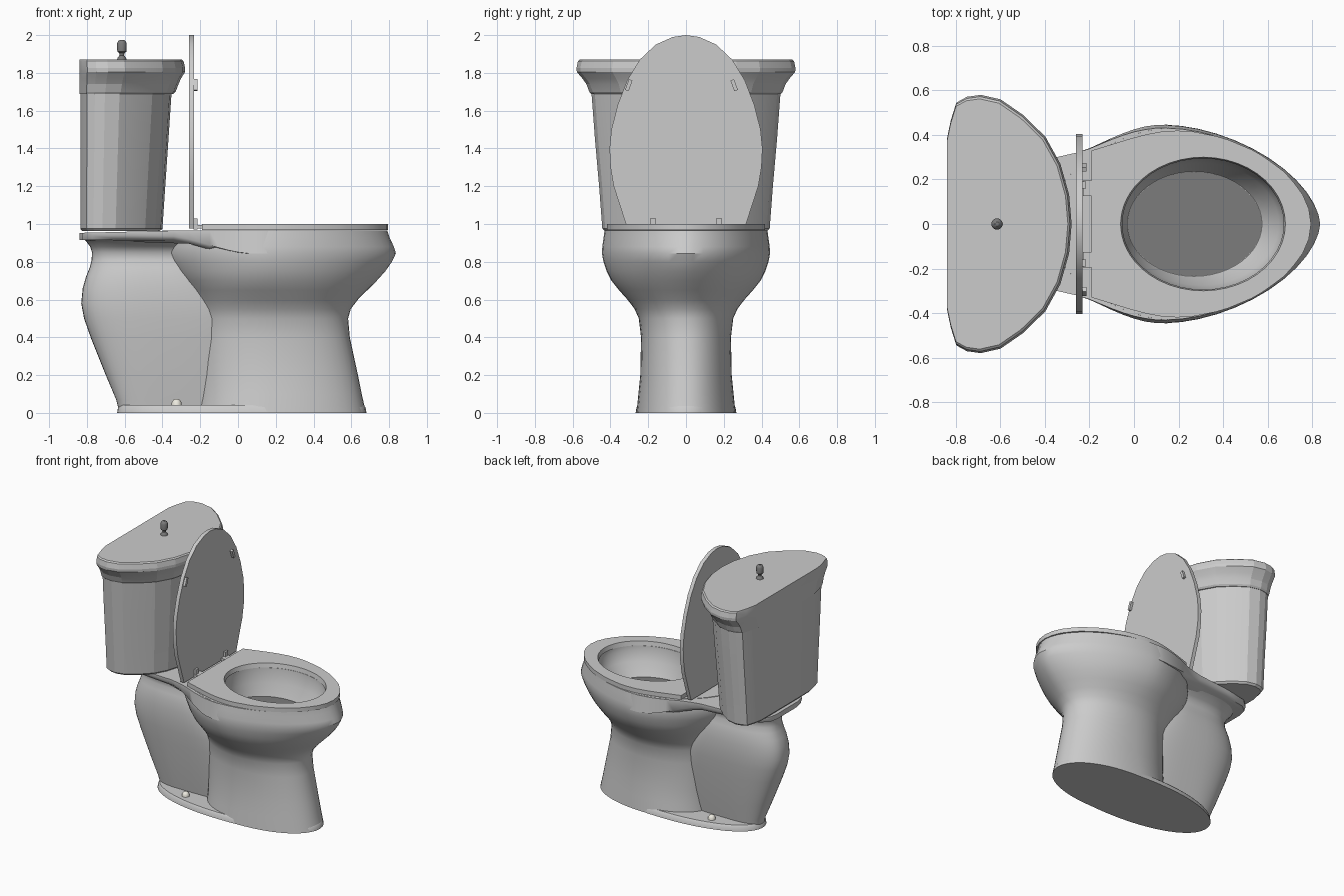
import bpy, math
from mathutils import Vector

if "Cube" in bpy.data.objects:
    bpy.data.objects.remove(bpy.data.objects["Cube"])


def make(name, verts, faces, smooth=True, angle=35):
    me = bpy.data.meshes.new(name)
    me.from_pydata(verts, [], faces)
    ob = bpy.data.objects.new(name, me)
    bpy.context.collection.objects.link(ob)
    bpy.ops.object.select_all(action='DESELECT')
    ob.select_set(True)
    bpy.context.view_layer.objects.active = ob
    bpy.ops.object.mode_set(mode='EDIT')
    bpy.ops.mesh.select_all(action='SELECT')
    bpy.ops.mesh.normals_make_consistent(inside=False)
    bpy.ops.object.mode_set(mode='OBJECT')
    if smooth:
        bpy.ops.object.shade_smooth_by_angle(angle=math.radians(angle))
    return ob


def loft(name, rings, closed=False, **kw):
    n, m = len(rings[0]), len(rings)
    faces = []
    for r in range(m if closed else m - 1):
        a, b = r * n, (r + 1) % m * n
        faces += [(a + i, a + (i + 1) % n, b + (i + 1) % n, b + i) for i in range(n)]
    if not closed:
        faces += [tuple(range(n)), tuple(range((m - 1) * n, m * n))]
    return make(name, [p for r in rings for p in r], faces, **kw)


def egg(z, x0, x1, hw, xc, nf=2.0, nb=2.0, count=48):
    """Closed oval with its own front and back superellipse powers."""
    pts = []
    for i in range(count):
        t = 2 * math.pi * i / count
        c, s = math.cos(t), math.sin(t)
        e = 2 / (nf if c > 0 else nb)
        dx = abs(c) ** e * ((x1 - xc) if c > 0 else (x0 - xc))
        pts.append((xc + dx, math.copysign(abs(s) ** e * hw, s), z))
    return pts


def mirror(half):
    """Half outline (a, b>=0) -> full closed outline."""
    return half + [(a, -b) for a, b in reversed(half) if b > 1e-6]


def box(name, loc, size, rot=0.0):
    bpy.ops.mesh.primitive_cube_add(size=1, location=loc, rotation=(rot, 0, 0))
    bpy.context.object.name = name
    bpy.context.object.scale = size


def paint(name, rgb):
    mat = bpy.data.materials.new(name)
    mat.diffuse_color = (*rgb, 1)
    mat.use_nodes = True
    mat.node_tree.nodes["Principled BSDF"].inputs["Base Color"].default_value = mat.diffuse_color
    return mat


dark, cream = paint("dark_grey", (.2, .2, .2)), paint("cream", (.85, .83, .75))

# Foot plate
loft("foot_plate", [egg(z, -.64 + d, .68 - d, .267 - d, .02, 2.15, 2.1)
                    for z, d in ((0, 0), (.03, .005), (.042, .015))])

# Pedestal and bowl: up the outside, over the rim, down the inside
profile = [  # z, rear x, front x, half width, widest x, front power
    (.0, -.22, .678, .262, .15, 2.1), (.1, -.21, .655, .252, .17, 2.1),
    (.2, -.21, .635, .242, .18, 2.1), (.4, -.21, .592, .238, .18, 2.1),
    (.5, -.21, .583, .25, .18, 2.0), (.55, -.22, .597, .272, .18, 1.95),
    (.6, -.24, .635, .31, .18, 1.88), (.65, -.27, .685, .355, .17, 1.83),
    (.7, -.31, .735, .395, .16, 1.77), (.75, -.35, .78, .42, .16, 1.72),
    (.8, -.38, .815, .437, .15, 1.7), (.845, -.4, .836, .445, .15, 1.7),
    (.88, -.4, .825, .443, .15, 1.72), (.93, -.4, .802, .436, .15, 1.76),
    (.966, -.4, .79, .43, .15, 1.8)]
bowl = [egg(z, a, b, w, c, n, 2 - .3 * min(1, max(0, (z - .6) / .2)))
        for z, a, b, w, c, n in profile]
bowl += [egg(z, a, b, w, c) for z, a, b, w, c in (
    (.966, -.06, .68, .295, .31), (.93, -.06, .68, .292, .31),
    (.86, -.05, .65, .275, .3), (.765, -.03, .575, .235, .27))]
loft("bowl", bowl)
loft("bowl_water", [egg(z, -.028, .573, .233, .27) for z in (.767, .77)]).data.materials.append(dark)

# Rear trapway body with domed shoulders and a flared neck under the deck
trap = [  # z, rear x, front x, half width
    (.03, -.635, .05, .09), (.07, -.645, .05, .097), (.2, -.7, .05, .12),
    (.4, -.78, .04, .15), (.5, -.815, .02, .163), (.58, -.83, -.02, .17),
    (.66, -.822, -.08, .17), (.72, -.805, -.12, .165), (.77, -.785, -.16, .155),
    (.81, -.775, -.18, .142), (.85, -.773, -.18, .142), (.88, -.783, -.17, .168),
    (.91, -.805, -.16, .215), (.935, -.83, -.16, .26)]
loft("trapway", [egg(z, a, b, w, -.42, 2.8, 2.6) for z, a, b, w in trap], angle=60)

# Deck shelf that joins the bowl to the tank
deck = mirror([(-.84, 0), (-.84, .13), (-.825, .2), (-.77, .25), (-.6, .28),
               (-.34, .302), (-.26, .32), (-.2, .34), (-.15, .363), (-.1, .386),
               (-.05, .407), (.0, .425), (.05, .438), (.1, .445), (.15, .446),
               (.22, .43), (.3, .395), (.2, .36), (.1, .34), (-.1, .2), (-.1, 0)])


def under(x):
    t = min(1, max(0, (x + .4) / .48))
    return .935 - .095 * t * t * (3 - 2 * t)


def top_y(x, y):
    return y * (1 - .032 * min(1, max(0, (x + .25) / .3)))


loft("deck", [[(x, y * .93, under(x) - .02 * (x < -.1)) for x, y in deck],
              [(x, y, under(x) + .004) for x, y in deck],
              [(x, top_y(x, y), .953 + .012 * min(1, (x + .84) / .5)) for x, y in deck]],
     angle=50)

# Seat ring: outer outline resampled by angle around the hole centre
half_seat = [(.795, 0), (.785, .07), (.75, .15), (.67, .24), (.55, .325), (.4, .388),
             (.25, .418), (.15, .42), (.03, .398), (-.19, .33), (-.19, 0)]


def ray_hit(t):
    d = Vector((math.cos(t), abs(math.sin(t))))
    for (ax, ay), (bx, by) in zip(half_seat, half_seat[1:]):
        a, b = Vector((ax - .31, ay)), Vector((bx - .31, by))
        ca, cb = d.x * a.y - d.y * a.x, d.x * b.y - d.y * b.x
        if ca <= 1e-6 and cb >= -1e-6 or ca >= -1e-6 and cb <= 1e-6:
            p = a.lerp(b, ca / (ca - cb) if abs(ca - cb) > 1e-9 else 0)
            if p.dot(d) > 0:
                return p.x + .31, math.copysign(p.y, math.sin(t))
    return -.19, 0


corner = math.atan2(.33, -.5)
angles = [corner * i / 18 for i in range(18)] + \
         [corner + (math.pi - corner) * i / 6 for i in range(7)]
angles += [-t for t in reversed(angles[1:-1])]
outer = [ray_hit(t) for t in angles]
holes = {s: [(.31 + .37 * s * math.cos(t), .3 * s * math.sin(t)) for t in angles]
         for s in (.98, 1.0)}
loft("seat", [[(x, y, z) for x, y in o] for o, z in (
    (outer, .968), (outer, 1.0), (holes[1.0], 1.0), (holes[.98], .968))], closed=True)

# Raised lid
lid = mirror([(2.0, 0), (1.99, .07), (1.95, .16), (1.87, .245), (1.76, .312),
              (1.63, .362), (1.5, .395), (1.4, .405), (1.3, .4), (1.2, .383),
              (.975, .31)])
loft("lid", [[(x, y, z) for z, y in lid] for x in (-.26, -.232)])

# Tank and tank cover share one D-shaped outline (depth 0..1, half width 0..1)
d_shape = mirror([(0, 0), (0, .66), (.03, .8), (.075, .94), (.16, .985), (.27, 1),
                  (.43, .965), (.61, .845), (.79, .675), (.91, .465), (.98, .225),
                  (1, 0)])


def tank_part(name, rows):
    loft(name, [[(b + u * (f - b), v * w, z) for u, v in d_shape]
                for z, b, f, w in rows], angle=12)


tank_part("tank", [(.962, -.825, -.415, .43), (.975, -.835, -.4, .443),
                   (1.2, -.835, -.385, .46), (1.45, -.835, -.368, .482),
                   (1.69, -.835, -.352, .5)])
tank_part("tank_cover", [(1.688, -.84, -.342, .503), (1.70, -.84, -.33, .512),
                         (1.74, -.84, -.315, .527), (1.77, -.84, -.302, .548),
                         (1.805, -.84, -.28, .578), (1.825, -.84, -.28, .58),
                         (1.862, -.84, -.288, .572), (1.87, -.84, -.297, .562)])

# Flush knob
loft("flush_knob", [egg(z, -.615 - r, -.615 + r, r, -.615, count=12)
                    for z, r in ((1.865, .027), (1.88, .022), (1.893, .012), (1.905, .014),
                                 (1.912, .024), (1.955, .026), (1.968, .02), (1.975, .01))]
     ).data.materials.append(dark)

# Paired fittings: hinges, lid bumpers and floor bolt caps
for side, s in (("left", 1), ("right", -1)):
    box("hinge_base_" + side, (-.21, s * .16, .985), (.04, .07, .02))
    box("hinge_arm_" + side, (-.225, s * .175, 1.0), (.02, .03, .06))
    box("lid_bumper_" + side, (-.224, s * .279 - .024, 1.735), (.02, .02, .06), s * .35)
    cap = loft("bolt_cap_" + side, [[(x, y + s * .158, z) for x, y, z in
               egg(z, -.325 - r, -.325 + r, r, -.325, count=12)]
               for z, r in ((.035, .027), (.055, .026), (.068, .018), (.074, .008))])
    cap.data.materials.append(cream)
